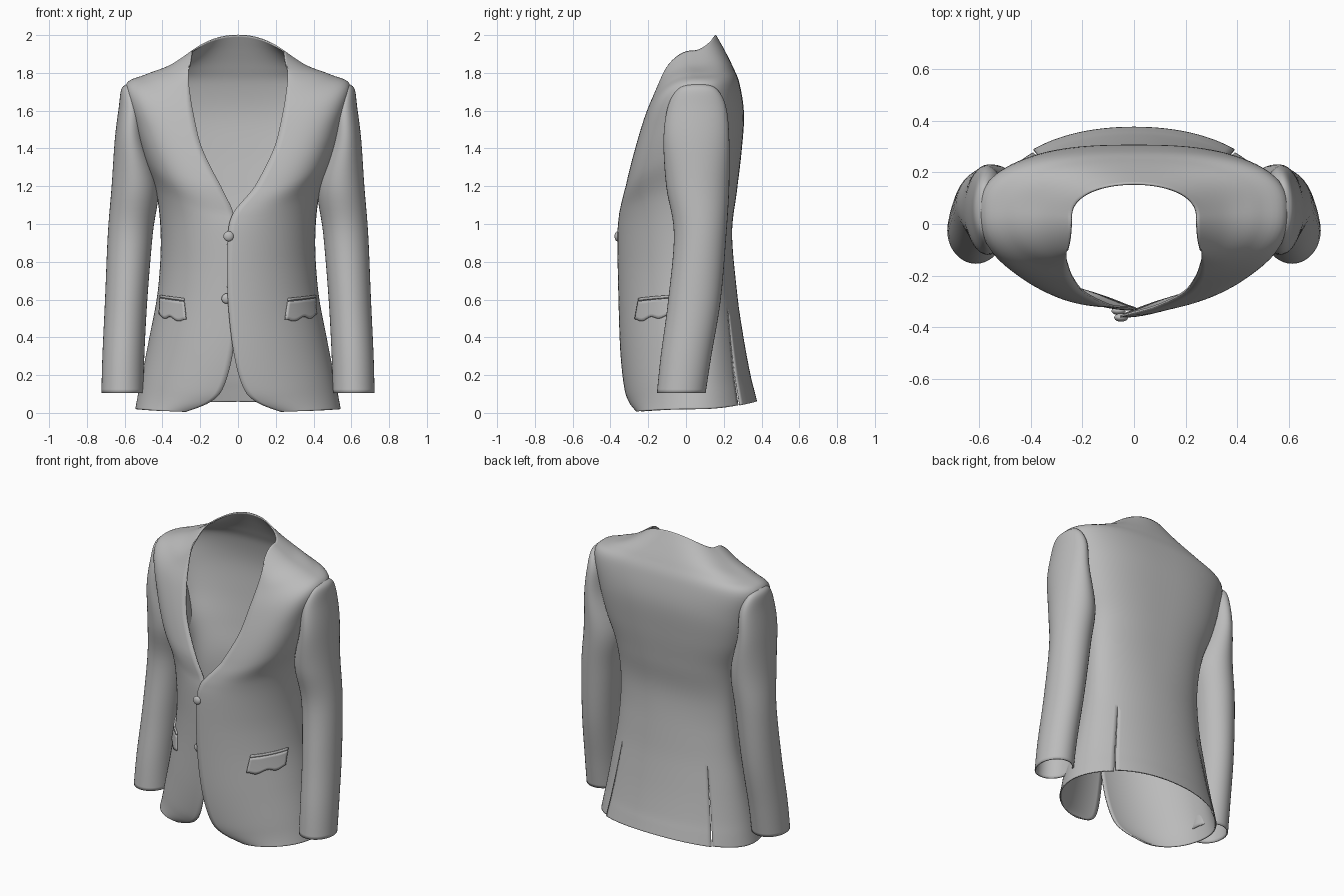
import bpy, bmesh, math
from mathutils import Vector

if "Cube" in bpy.data.objects:
    bpy.data.objects.remove(bpy.data.objects["Cube"], do_unlink=True)

# One cloth colour for everything
cloth = bpy.data.materials.new("grey_cloth")
cloth.use_nodes = True
GREY = (0.5, 0.5, 0.5, 1)
cloth.diffuse_color = GREY
cloth.node_tree.nodes["Principled BSDF"].inputs["Base Color"].default_value = GREY


def sample(keys, v):
    """Smooth Catmull-Rom value of a table of rows at position v."""
    last = len(keys) - 1
    i = min(int(v), last - 1)
    t = v - i
    a, b, c, d = (keys[max(0, min(last, i + k))] for k in (-1, 0, 1, 2))
    return [q + t / 2 * (r - p + t * (2 * p - 5 * q + 4 * r - s + t * (3 * (q - r) + s - p)))
            for p, q, r, s in zip(a, b, c, d)]


def grid(name, point, columns, rows, edit=None, thickness=0.008):
    """Sheet of quads from point(column, row), with cloth thickness."""
    bm = bmesh.new()
    verts = [[bm.verts.new(point(j, i)) for j in range(columns + 1)] for i in range(rows + 1)]
    for i in range(rows):
        for j in range(columns):
            bm.faces.new((verts[i][j], verts[i][j + 1], verts[i + 1][j + 1], verts[i + 1][j]))
    if edit:
        edit(bm, verts)
    bmesh.ops.remove_doubles(bm, verts=bm.verts, dist=0.00001)
    mesh = bpy.data.meshes.new(name)
    bm.to_mesh(mesh)
    bm.free()
    obj = bpy.data.objects.new(name, mesh)
    bpy.context.collection.objects.link(obj)
    solid = obj.modifiers.new("thickness", "SOLIDIFY")
    solid.thickness = thickness
    solid.offset = 0
    finish(obj)


def finish(obj):
    obj.data.materials.append(cloth)
    bpy.ops.object.select_all(action="DESELECT")
    obj.select_set(True)
    bpy.context.view_layer.objects.active = obj
    bpy.ops.object.shade_smooth_by_angle(angle=math.radians(40))


# Body rings from hem to collar: front edge x y z, side x y z, back y z
BODY = [
    (.25, -.245, .008, .54, .05, .02, .362, .06),
    (.12, -.285, .06, .525, .05, .1, .348, .12),
    (.05, -.31, .14, .505, .05, .2, .33, .2),
    (0, -.33, .33, .465, .06, .4, .3, .38),
    (-.03, -.34, .62, .42, .07, .65, .265, .65),
    (-.03, -.345, .93, .405, .07, .93, .24, .95),
    (0, -.335, 1.06, .43, .07, 1.17, .265, 1.17),
    (.09, -.315, 1.2, .5, .06, 1.36, .29, 1.38),
    (.19, -.265, 1.4, .555, .05, 1.55, .303, 1.58),
    (.235, -.21, 1.58, .592, .05, 1.73, .28, 1.74),
    (.255, -.16, 1.7, .49, .05, 1.787, .245, 1.83),
    (.262, -.13, 1.77, .36, .04, 1.837, .2, 1.92),
    (.26, -.1, 1.83, .242, .03, 1.915, .155, 2),
]


def body_point(side, s, v):
    """Surface point; s runs from centre back (0) over the side to the front edge (1)."""
    fx, fy, fz, sx, sy, sz, by, bz = sample(BODY, v)
    rounding = min(.2, .016 * (v - 8) ** 2)
    if s <= .5:
        a = s * math.pi
        sn, cs = math.sin(a), max(0, math.cos(a))
        e = .75 + rounding
        return Vector((side * sx * sn ** e, sy + (by - sy) * cs ** e, bz + (sz - bz) * sn * sn))
    a = (1 - s) * math.pi
    sn, cs = max(0, math.sin(a)), max(0, math.cos(a))
    e = .85 + .75 * rounding
    x = fx + (sx - fx) * sn ** e
    y = sy + (fy - sy) * cs ** e
    # Lap the left front over the right one
    lap = max(0, min(1, 7 - v)) * cs ** 3
    return Vector((side * x - .025 * lap, y - side * .014 * lap, fz + (sz - fz) * sn * sn))


HALF, STEP, VENT = 48, 6, 12
VENT_ROWS = 22


def cut_vents(bm, verts):
    """Split both side vents and lift the back panel a little."""
    bm.faces.ensure_lookup_table()
    panel = [bm.faces[i * 2 * HALF + j] for i in range(VENT_ROWS)
             for j in range(HALF - VENT, HALF + VENT)]
    seams = [bm.edges.get((verts[i][j], verts[i + 1][j]))
             for i in range(VENT_ROWS) for j in (HALF - VENT, HALF + VENT)]
    bmesh.ops.split_edges(bm, edges=seams)
    for vert in {w for face in panel for w in face.verts}:
        vert.co.y += .012 * max(0, 1 - vert.co.z / .55)


grid("jacket_body",
     lambda j, i: body_point(1 if j > HALF else -1, abs(j - HALF) / HALF, i / STEP),
     2 * HALF, STEP * (len(BODY) - 1), cut_vents)

# Sleeve sections from shoulder to cuff: z, centre x, radius x, centre y, radius y
SLEEVE = [
    (1.738, .58, .006, .06, .03),
    (1.712, .577, .037, .06, .1),
    (1.62, .565, .062, .058, .15),
    (1.45, .568, .08, .055, .17),
    (1.2, .545, .12, .062, .163),
    (.95, .57, .115, .075, .135),
    (.6, .592, .108, .045, .135),
    (.3, .607, .107, 0, .13),
    (.105, .612, .107, -.025, .125),
]


def sleeve_point(side, j, i):
    z, cx, rx, cy, ry = sample(SLEEVE, i / STEP)
    a = j / 40 * math.tau
    return Vector((side * (cx + rx * math.cos(a)), cy + ry * math.sin(a), z))


# Pocket flaps follow the body, with a wavy lower edge and a welt on top
def pocket_point(side, across, v, lift):
    s = 1 - (41 + 31 * across - 12 * (3.85 - v)) / 180
    here = body_point(side, s, v)
    along = body_point(side, s - .01, v) - here
    up = body_point(side, s, v + .05) - here
    normal = along.cross(up).normalized() * side
    return here + normal * lift


def flap_point(side, j, i):
    across = j / 16
    bottom = 3.5 + .03 * math.cos(across * 2 * math.tau)
    return pocket_point(side, across, bottom + (3.85 - bottom) * i / 6, .008)


for side, label in ((1, "left"), (-1, "right")):
    grid(label + "_sleeve", lambda j, i: sleeve_point(side, j, i), 40, STEP * (len(SLEEVE) - 1))
    grid(label + "_pocket_flap", lambda j, i: flap_point(side, j, i), 16, 6, thickness=.012)
    grid(label + "_pocket_welt",
         lambda j, i: pocket_point(side, j / 16, 3.86 + .05 * i / 2, .007), 16, 2, thickness=.014)

# Two domed buttons at the front closure
for name, place in (("upper_button", (-.05, -.362, .935)), ("lower_button", (-.06, -.336, .605))):
    bpy.ops.mesh.primitive_uv_sphere_add(segments=24, ring_count=12, radius=.027, location=place)
    button = bpy.context.object
    button.name = name
    button.scale.y = .6
    finish(button)
